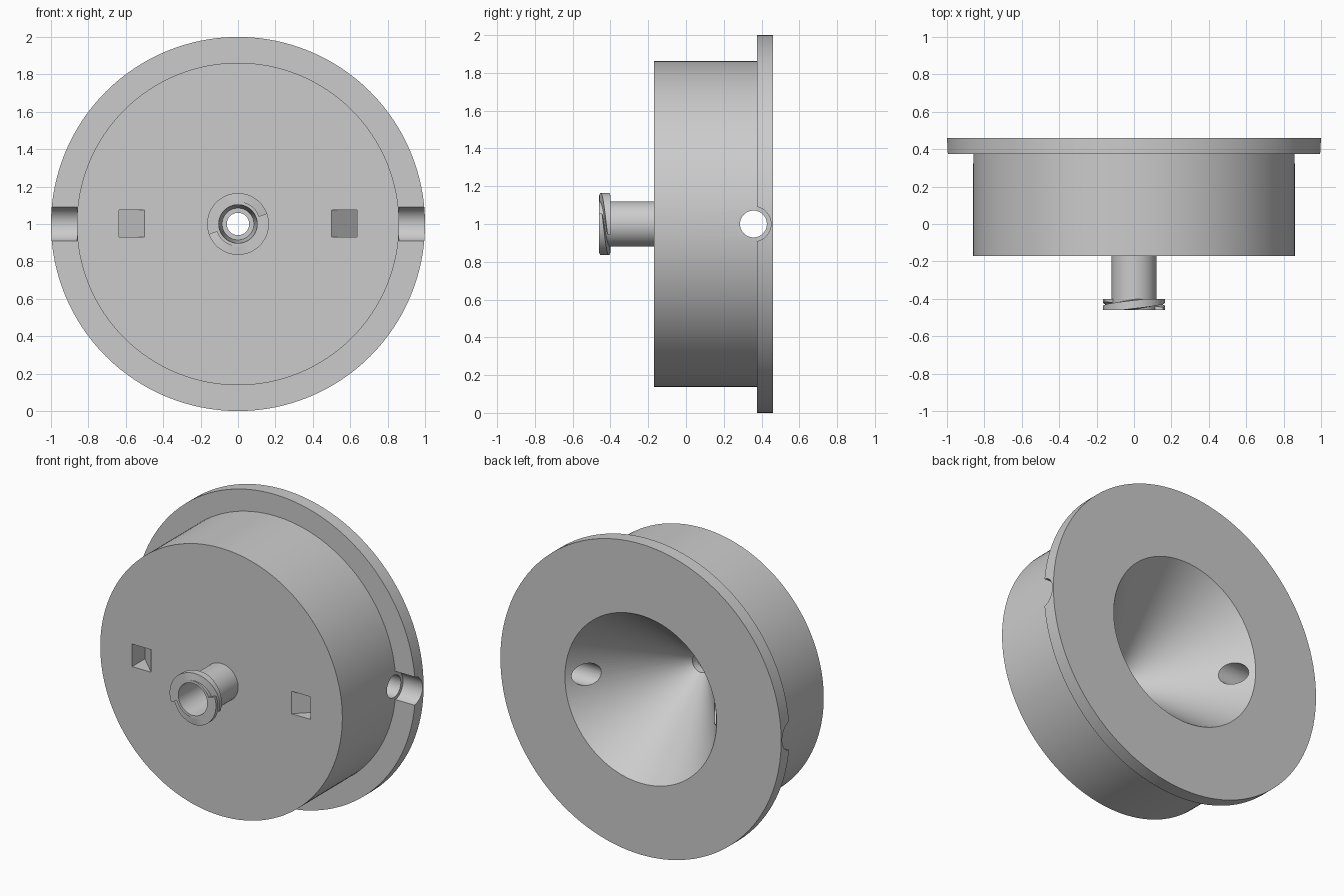
import bpy, bmesh, math
from mathutils import Matrix, Vector

if "Cube" in bpy.data.objects:
    bpy.data.objects.remove(bpy.data.objects["Cube"])

CENTRE_Z = 1.0
FRONT, BACK, FACE = -0.46, 0.46, -0.17

grey = bpy.data.materials.new("plain_grey")
grey.use_nodes = True
colour = (0.6, 0.6, 0.6, 1)
grey.diffuse_color = colour
grey.node_tree.nodes["Principled BSDF"].inputs["Base Color"].default_value = colour


def finish(name, bm):
    bmesh.ops.recalc_face_normals(bm, faces=bm.faces)
    mesh = bpy.data.meshes.new(name)
    bm.to_mesh(mesh)
    bm.free()
    mesh.materials.append(grey)
    obj = bpy.data.objects.new(name, mesh)
    bpy.context.collection.objects.link(obj)
    return obj


def sweep(bm, rings, closed):
    """Skin a list of vertex rings, optionally joined into a loop."""
    count = len(rings[0])
    last = len(rings) if closed else len(rings) - 1
    for i in range(last):
        a, b = rings[i], rings[(i + 1) % len(rings)]
        for j in range(count):
            k = (j + 1) % count
            bm.faces.new((a[j], a[k], b[k], b[j]))
    if not closed:
        bm.faces.new(rings[0])
        bm.faces.new(rings[-1][::-1])


def ring_at(bm, profile, angle):
    """Place (radius, y) points at an angle around the y axis."""
    return [bm.verts.new((r * math.cos(angle), y, CENTRE_Z + r * math.sin(angle)))
            for r, y in profile]


def lathe(name, profile, steps=128):
    bm = bmesh.new()
    rings = [ring_at(bm, profile, math.tau * i / steps) for i in range(steps)]
    sweep(bm, rings, True)
    return finish(name, bm)


def x_cylinder(name, x0, x1, radius, y):
    bm = bmesh.new()
    place = Matrix.Translation(((x0 + x1) / 2, y, CENTRE_Z)) @ Matrix.Rotation(math.pi / 2, 4, 'Y')
    bmesh.ops.create_cone(bm, cap_ends=True, segments=48, radius1=radius,
                          radius2=radius, depth=abs(x1 - x0), matrix=place)
    return finish(name, bm)


def wedge(name, side):
    """Slot cutter with a floor that deepens outward."""
    outline = [(0.5, FACE), (0.5, -0.2), (0.635, -0.2), (0.635, -0.04)]
    bm = bmesh.new()
    base = bm.faces.new([bm.verts.new((side * x, y, 0.93)) for x, y in outline])
    extruded = bmesh.ops.extrude_face_region(bm, geom=[base])["geom"]
    top = [v for v in extruded if isinstance(v, bmesh.types.BMVert)]
    bmesh.ops.translate(bm, verts=top, vec=Vector((0, 0, 0.145)))
    return finish(name, bm)


def smooth(obj):
    bpy.ops.object.select_all(action='DESELECT')
    obj.select_set(True)
    bpy.context.view_layer.objects.active = obj
    bpy.ops.object.shade_smooth_by_angle(angle=math.radians(30))


# Flanged body with a conical funnel and a hollow spout
body = lathe("funnel_body", [
    (1.0, BACK), (1.0, 0.375), (0.862, 0.375), (0.862, FACE),
    (0.12, FACE), (0.12, FRONT), (0.103, FRONT), (0.085, -0.2),
    (0.06, -0.2), (0.06, -0.15), (0.54, BACK)])

# Cross bore, rim notches and front slots
cutters = [x_cylinder("bore_cutter", -1.1, 1.1, 0.071, 0.357)]
for side in (-1, 1):
    cutters.append(x_cylinder("notch_cutter", side * 0.86, side * 1.1, 0.093, 0.357))
    cutters.append(wedge("slot_cutter", side))
bpy.context.view_layer.objects.active = body
for cutter in cutters:
    mod = body.modifiers.new("cut", 'BOOLEAN')
    mod.operation, mod.solver, mod.object = 'DIFFERENCE', 'EXACT', cutter
    bpy.ops.object.modifier_apply(modifier=mod.name)
    bpy.data.objects.remove(cutter)
smooth(body)

# Two-start locking thread, trimmed flat at the front and rear
REAR = -0.40


def trim(y):
    return min(max(y, FRONT), REAR)


for name, start in (("upper_thread", 90), ("lower_thread", 270)):
    bm = bmesh.new()
    rings = []
    for turn in range(-110, 111, 5):
        mid = (FRONT + REAR) / 2 - 0.06 * turn / 180
        section = [(0.112, trim(mid - 0.028)), (0.165, trim(mid - 0.022)),
                   (0.165, trim(mid + 0.022)), (0.112, trim(mid + 0.028))]
        rings.append(ring_at(bm, section, math.radians(start + turn)))
    sweep(bm, rings, False)
    smooth(finish(name, bm))
